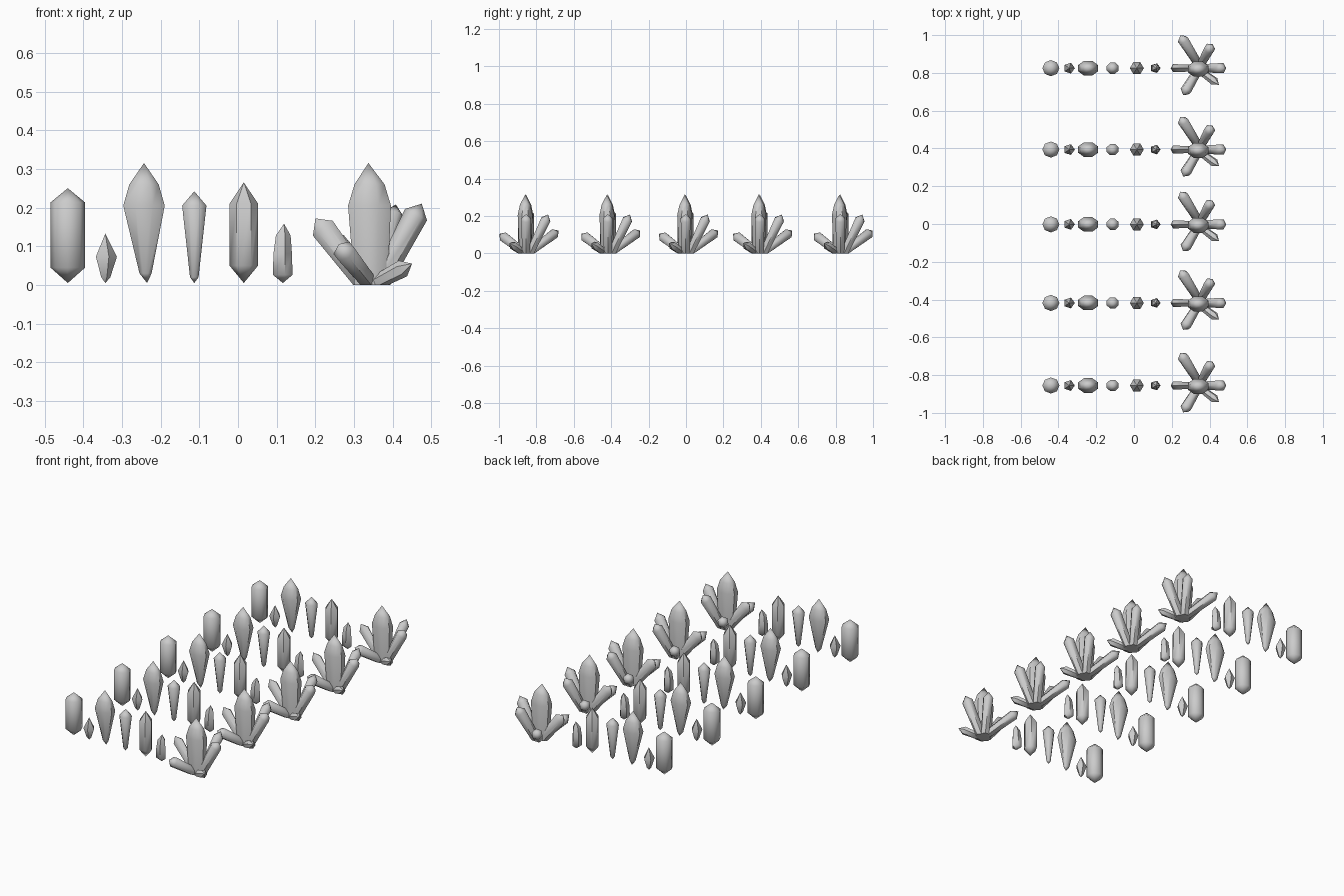
import bpy, bmesh, math
from mathutils import Vector, Matrix

if "Cube" in bpy.data.objects:
    bpy.data.objects.remove(bpy.data.objects["Cube"])


def add_crystal(bm, sides, low, rings, top, squash=1.0, phase=0.0, mat=Matrix()):
    """Lathe a faceted crystal: rings are (x_offset, z, radius), low/top are (x, z) tips."""
    loops = []
    for cx, z, r in rings:
        loop = []
        for i in range(sides):
            a = phase + 2 * math.pi * i / sides
            p = Vector((cx + r * math.cos(a), r * squash * math.sin(a), z))
            loop.append(bm.verts.new(mat @ p))
        loops.append(loop)
    v0 = bm.verts.new(mat @ Vector((low[0], 0, low[1])))
    v1 = bm.verts.new(mat @ Vector((top[0], 0, top[1])))
    for i in range(sides):
        j = (i + 1) % sides
        bm.faces.new((v0, loops[0][j], loops[0][i]))
        bm.faces.new((v1, loops[-1][i], loops[-1][j]))
        for a, b in zip(loops, loops[1:]):
            bm.faces.new((a[i], a[j], b[j], b[i]))


def make_mesh(name, bm):
    bmesh.ops.recalc_face_normals(bm, faces=bm.faces[:])
    me = bpy.data.meshes.new(name)
    bm.to_mesh(me)
    bm.free()
    return me


P8 = math.pi / 8
# single crystals: name, x, sides, low tip, rings, top tip, squash, phase
singles = [
    ("wide_crystal", -0.44, 8, (0, .005), [(0, .045, .045), (0, .213, .045)], (0, .25), .95, 0),
    ("tiny_crystal", -0.343, 5, (0, .005), [(0, .02, .013), (0, .073, .03)], (0, .133), 1, 0),
    ("tall_crystal", -0.243, 8, (.008, .005),
     [(.004, .03, .017), (0, .205, .058), (0, .26, .041)], (0, .315), .72, P8),
    ("slim_crystal", -0.113, 8, (0, .005),
     [(0, .02, .012), (0, .205, .034)], (0, .242), .95, P8),
    ("hex_crystal", 0.015, 6, (0, .005), [(0, .05, .037), (0, .21, .037)], (0, .265), .98, 0),
    ("small_crystal", 0.113, 5, (.003, .005),
     [(0, .026, .028), (0, .08, .0265), (.002, .128, .021)], (.006, .158), .95, 0),
]
parts = []
for name, x, sides, low, rings, top, squash, phase in singles:
    bm = bmesh.new()
    add_crystal(bm, sides, low, rings, top, squash, phase)
    parts.append((name, x, make_mesh(name, bm)))

# cluster: one upright crystal and six leaning ones, cut flat at the ground
bm = bmesh.new()
add_crystal(bm, 8, (0, -.05), [(.004, -.02, .045), (0, .205, .06), (0, .26, .042)],
            (-.003, .315), .72, P8, Matrix.Translation((.34, -.005, 0)))
arms = [  # base, tip, radius, squash
    ((.33, 0, 0), (.2, 0, .172), .032, .75),
    ((.365, 0, 0), (.475, 0, .21), .032, .95),
    ((.335, .03, .015), (.245, .173, .122), .03, 1),
    ((.34, -.01, .005), (.26, -.142, .105), .03, 1),
    ((.345, -.01, 0), (.45, -.088, .055), .023, 1),
    ((.355, .02, 0), (.408, .118, .208), .03, 1),
]
for base, tip, r, squash in arms:
    d = Vector(tip) - Vector(base)
    n = d.length
    z = d.normalized()
    y = z.cross(Vector((1, 0, 0))).normalized() if abs(d.y) > abs(d.x) else Vector((0, 1, 0))
    y = (y - z * y.dot(z)).normalized()
    x = y.cross(z)
    mat = Matrix((x, y, z)).transposed().to_4x4()
    mat.translation = base
    add_crystal(bm, 6, (0, -.05), [(0, -.02, r * .75), (0, n - .032, r)], (0, n),
                squash, 0, mat)
cut = bmesh.ops.bisect_plane(bm, geom=bm.verts[:] + bm.edges[:] + bm.faces[:],
                             plane_co=(0, 0, 0), plane_no=(0, 0, 1), clear_inner=True)
rim = [e for e in cut["geom_cut"] if isinstance(e, bmesh.types.BMEdge)]
bmesh.ops.holes_fill(bm, edges=rim, sides=0)
parts.append(("crystal_cluster", 0, make_mesh("crystal_cluster", bm)))

# five identical rows
for row, y in enumerate((0.825, 0.394, -0.002, -0.418, -0.855)):
    for name, x, me in parts:
        ob = bpy.data.objects.new(f"{name}_{row + 1}", me)
        ob.location = (x, y, 0)
        bpy.context.collection.objects.link(ob)

# soft shading on shallow edges
bpy.ops.object.select_all(action='DESELECT')
for ob in bpy.data.objects:
    if ob.name.endswith("_1"):
        ob.select_set(True)
        bpy.context.view_layer.objects.active = ob
bpy.ops.object.shade_smooth_by_angle(angle=math.radians(50))
